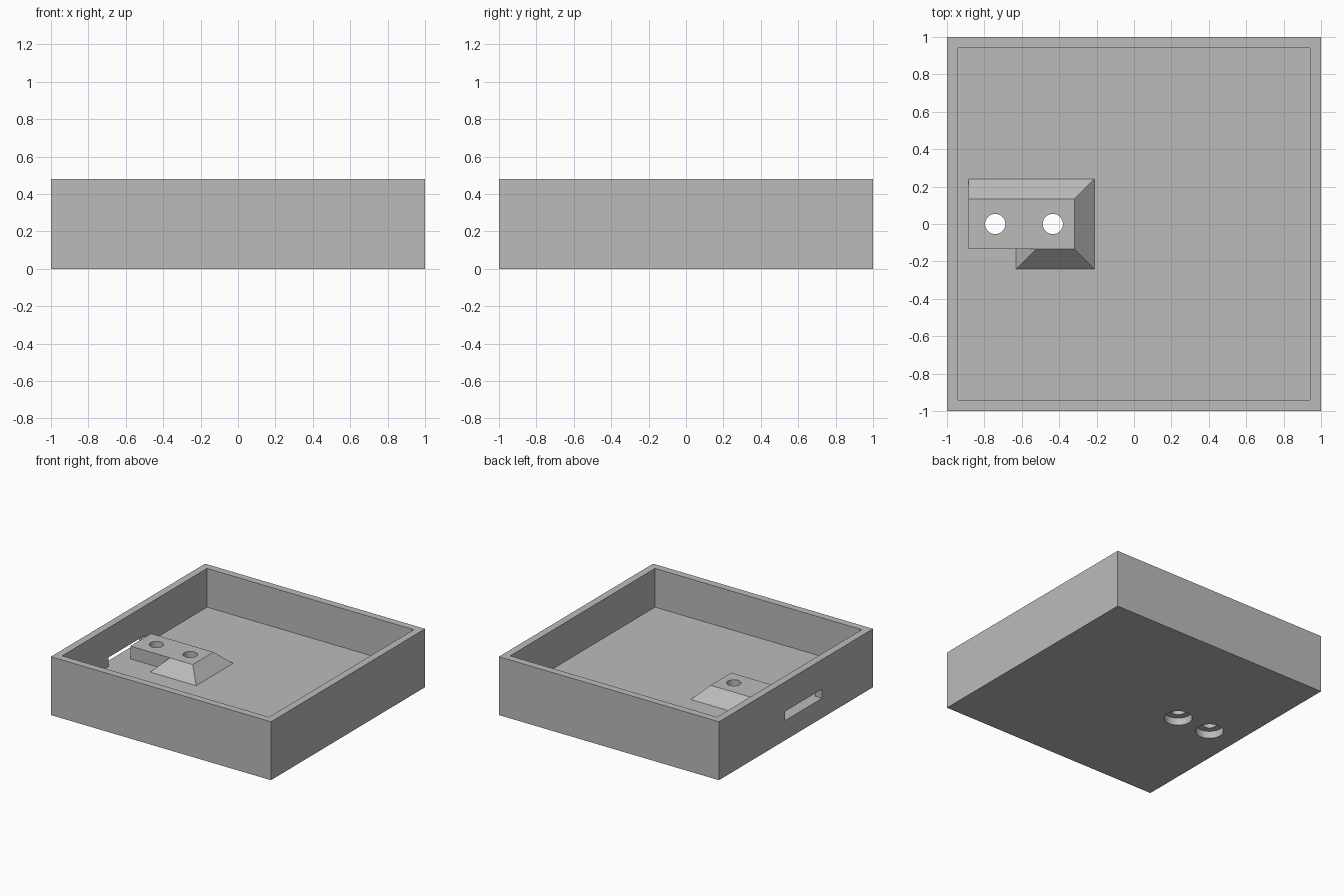
import bpy
import bmesh

if "Cube" in bpy.data.objects:
    bpy.data.objects.remove(bpy.data.objects["Cube"], do_unlink=True)

HEIGHT, FLOOR, WALL = 0.48, 0.162, 0.06
MOUNT_TOP, SLOPE = 0.267, 0.105
ROOT = FLOOR - 0.06          # parts sink this far into the floor to fuse

grey = bpy.data.materials.new("plain grey")
grey.use_nodes = True
colour = (0.5, 0.5, 0.5, 1)
grey.diffuse_color = colour
grey.node_tree.nodes["Principled BSDF"].inputs["Base Color"].default_value = colour


def finish(name, bm):
    bmesh.ops.recalc_face_normals(bm, faces=bm.faces)
    mesh = bpy.data.meshes.new(name)
    bm.to_mesh(mesh)
    bm.free()
    mesh.materials.append(grey)
    obj = bpy.data.objects.new(name, mesh)
    bpy.context.collection.objects.link(obj)
    return obj


def stack(name, layers):
    """Solid through rectangles given as (z, x0, x1, y0, y1), bottom to top."""
    bm = bmesh.new()
    rings = [[bm.verts.new(p) for p in ((x0, y0, z), (x1, y0, z), (x1, y1, z), (x0, y1, z))]
             for z, x0, x1, y0, y1 in layers]
    for low, high in zip(rings, rings[1:]):
        for i in range(4):
            j = (i + 1) % 4
            bm.faces.new((low[i], low[j], high[j], high[i]))
    bm.faces.new(rings[0])
    bm.faces.new(rings[-1])
    return finish(name, bm)


def box(name, x0, x1, y0, y1, z0, z1):
    return stack(name, [(z0, x0, x1, y0, y1), (z1, x0, x1, y0, y1)])


def cylinder(name, x, radius, z0, z1):
    bm = bmesh.new()
    bmesh.ops.create_cone(bm, cap_ends=True, segments=48, radius1=radius,
                          radius2=radius, depth=z1 - z0)
    bmesh.ops.translate(bm, verts=bm.verts, vec=(x, 0, (z0 + z1) / 2))
    return finish(name, bm)


def combine(target, tool, operation="DIFFERENCE"):
    tool.hide_render = True
    mod = target.modifiers.new(operation.title(), "BOOLEAN")
    mod.operation, mod.solver, mod.object = operation, "EXACT", tool
    bpy.context.view_layer.objects.active = target
    bpy.ops.object.modifier_apply(modifier=mod.name)
    bpy.data.objects.remove(tool, do_unlink=True)


# Open square tray with a cable slot in one side wall
tray = box("tray", -1, 1, -1, 1, 0, HEIGHT)
inner = 1 - WALL
combine(tray, box("cavity", -inner, inner, -inner, inner, FLOOR, HEIGHT + 0.1))
combine(tray, box("slot", -1.1, -0.92, -0.34, 0.14, FLOOR, 0.237))

# Raised mount: sloped on three sides, upright at the slot end
mount = stack("mount", [
    (ROOT, -0.885, -0.212, -0.24, 0.24),
    (FLOOR, -0.885, -0.212, -0.24, 0.24),
    (MOUNT_TOP, -0.885, -0.212 - SLOPE, -0.24 + SLOPE, 0.24 - SLOPE)])

# Cable passage beside the mount, ending in a slope
combine(mount, stack("passage", [
    (ROOT - 0.05, -1, -0.63, -0.4, -0.134),
    (FLOOR, -1, -0.63, -0.4, -0.134),
    (MOUNT_TOP + 0.05, -1, -0.58 + SLOPE, -0.4, -0.134)]))
combine(tray, mount, "UNION")

# Two counterbored screw holes
for x in (-0.742, -0.434):
    combine(tray, cylinder("bore", x, 0.054, -0.1, 0.4))
    combine(tray, cylinder("counterbore", x, 0.106, -0.1, 0.06))

bpy.ops.object.select_all(action="DESELECT")
tray.select_set(True)
bpy.context.view_layer.objects.active = tray
bpy.ops.object.shade_smooth_by_angle()
